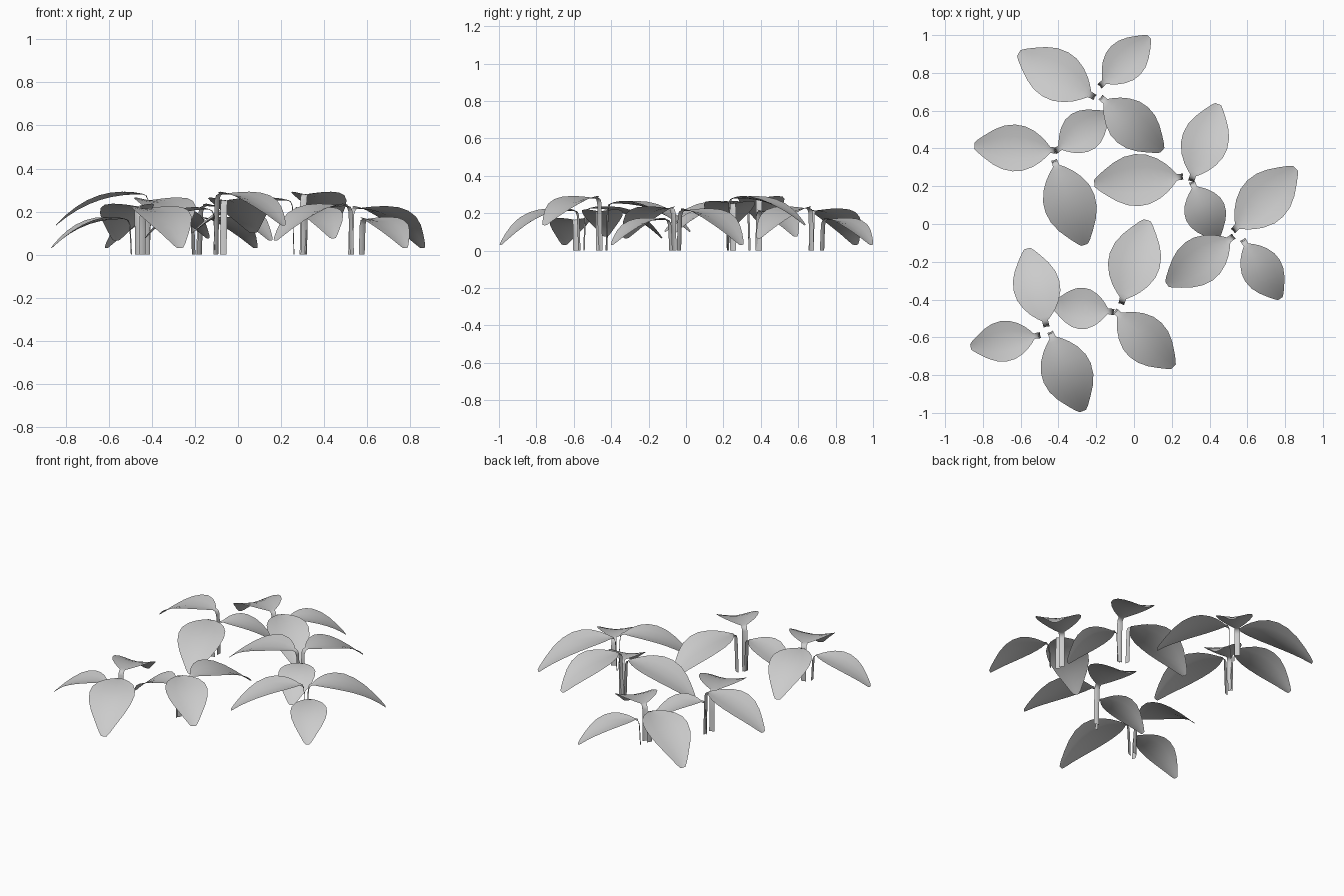
import bpy, bmesh
from mathutils import Vector

if "Cube" in bpy.data.objects:
    bpy.data.objects.remove(bpy.data.objects["Cube"])

# leaf kinds: stem height, tip height, half width
KINDS = {
    'a': (0.213, 0.03, 0.135), 'b': (0.165, 0.03, 0.108), 'c': (0.225, 0.065, 0.124),
    'd': (0.252, 0.10, 0.138), 'e': (0.28, 0.135, 0.124), 'f': (0.21, 0.075, 0.110),
}
# outline: position along the leaf, fraction of half width
OUTLINE = [(0, .13), (.05, .32), (.12, .54), (.22, .77), (.35, .95), (.48, 1),
           (.62, .93), (.75, .74), (.87, .48), (.96, .26), (1, .13)]
# plants: leaf kind, stem x, y, leaf tip x, y
PLANTS = {
    'back_plant': [('a', -.215, .675, -.61, .905), ('b', -.175, .735, .08, .99),
                   ('c', -.17, .665, .15, .39)],
    'left_plant': [('e', -.42, .39, -.845, .415), ('f', -.41, .39, -.14, .585),
                   ('d', -.42, .33, -.26, -.11)],
    'middle_plant': [('d', .25, .25, -.21, .215), ('e', .305, .235, .445, .635),
                     ('f', .31, .215, .44, -.08)],
    'right_plant': [('c', .52, -.07, .175, -.32), ('a', .53, -.03, .855, .295),
                    ('b', .58, -.09, .775, -.395)],
    'front_plant': [('f', -.115, -.465, -.43, -.43), ('d', -.065, -.415, .07, .02),
                    ('e', -.095, -.465, .21, -.755)],
    'front_left_plant': [('b', -.505, -.59, -.865, -.65), ('c', -.465, -.535, -.565, -.13),
                         ('a', -.44, -.58, -.27, -.99)],
}
COLUMNS = (-1, -.5, 0, .5, 1)


def add_leaf(bm, kind, x, y, tx, ty):
    height, tip_z, half = KINDS[kind]
    base = Vector((x, y, 0))
    out = Vector((tx - x, ty - y, 0))
    length = out.length
    out.normalize()
    side = Vector((-out.y, out.x, 0))
    up = Vector((0, 0, 1))
    # folded ribbon stem: centre point, half width, fold direction
    rows = [(base - out * .008, .016, -out),
            (base - out * .004 + up * height * .5, .016, -out),
            (base + up * (height - .025), .016, -out),
            (base + out * .008 + up * (height - .006), .016, (up - out) * .7)]
    # drooping, slightly hollow blade
    start = .024
    for t, w in OUTLINE:
        p = base + out * (start + (length - start) * t)
        p.z = height - (height - tip_z) * t ** 2.4
        rows.append((p, half * w, up))
    grid = [[bm.verts.new(p + side * (u * w) + lift * (.17 * w * abs(u) ** 1.5))
             for u in COLUMNS] for p, w, lift in rows]
    for r0, r1 in zip(grid, grid[1:]):
        for i in range(len(COLUMNS) - 1):
            f = bm.faces.new((r0[i + 1], r0[i], r1[i], r1[i + 1]))
            f.smooth = True


for name, leaves in PLANTS.items():
    bm = bmesh.new()
    for leaf in leaves:
        add_leaf(bm, *leaf)
    mesh = bpy.data.meshes.new(name)
    bm.normal_update()
    # blades face upward
    if sum(f.normal.z for f in bm.faces) < 0:
        bmesh.ops.reverse_faces(bm, faces=bm.faces[:])
    bm.to_mesh(mesh)
    bm.free()
    bpy.context.collection.objects.link(bpy.data.objects.new(name, mesh))
